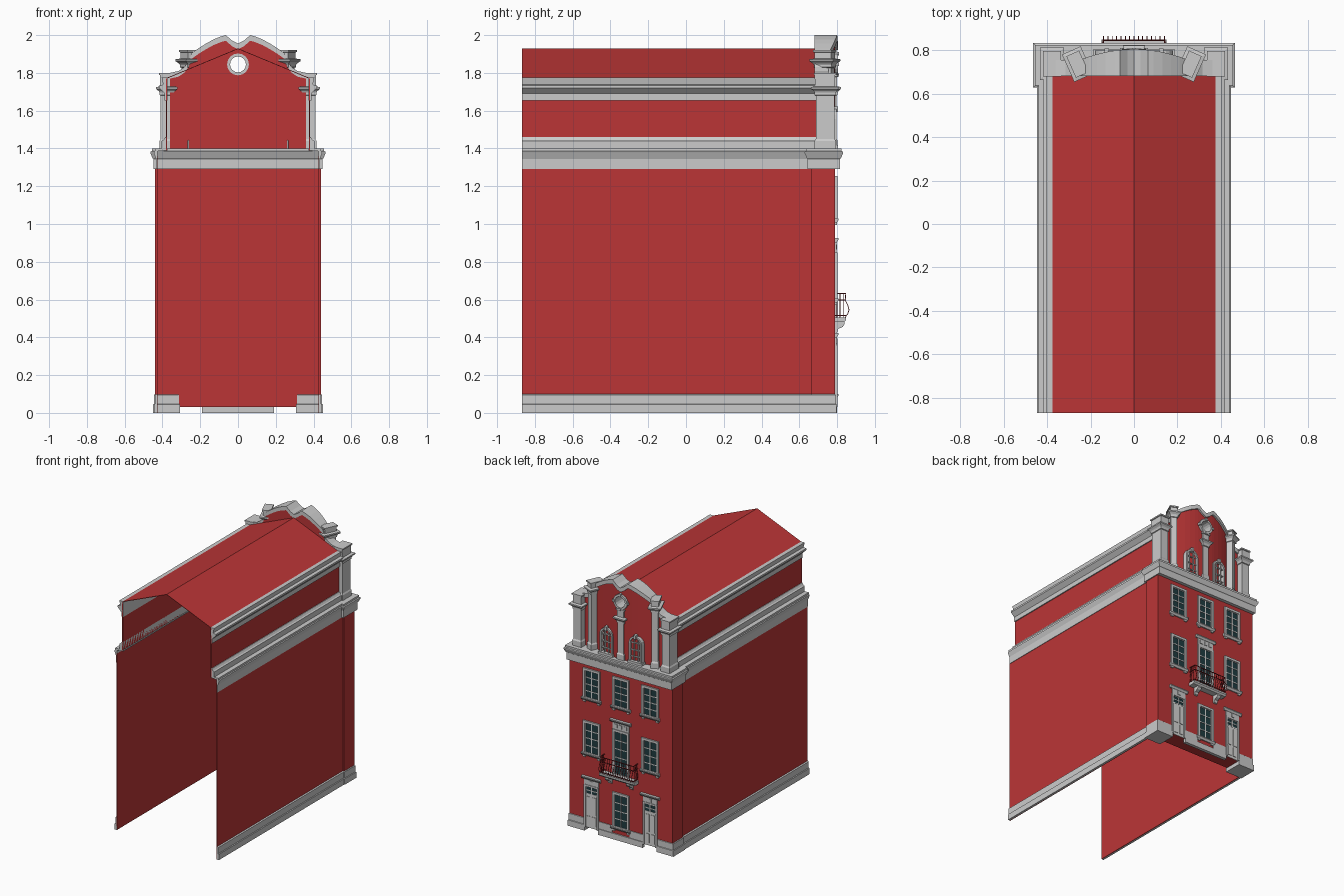
import bpy, bmesh, math
from mathutils import Matrix, Vector

if "Cube" in bpy.data.objects:
    bpy.data.objects.remove(bpy.data.objects["Cube"])


def material(name, rgb):
    m = bpy.data.materials.new(name)
    m.diffuse_color = (*rgb, 1)
    m.use_nodes = True
    m.node_tree.nodes["Principled BSDF"].inputs["Base Color"].default_value = m.diffuse_color
    return m


RED = material("red plaster", (0.50, 0.036, 0.037))
STONE = material("grey stone", (0.60, 0.60, 0.60))
GLASS = material("dark glass", (0.014, 0.045, 0.052))
FRAME = material("pale joinery", (0.68, 0.68, 0.67))
IRON = material("dark red iron", (0.22, 0.015, 0.018))


def finish(name, bm, *mats):
    bmesh.ops.recalc_face_normals(bm, faces=bm.faces)
    me = bpy.data.meshes.new(name)
    bm.to_mesh(me)
    bm.free()
    for m in mats:
        me.materials.append(m)
    ob = bpy.data.objects.new(name, me)
    bpy.context.collection.objects.link(ob)
    return ob


def loft(bm, rings, mi=0, caps=True):
    """Join equal-length closed rings of points with faces."""
    vs = [[bm.verts.new(p) for p in r] for r in rings]
    n = len(vs[0])
    fs = [bm.faces.new((a[i], a[(i + 1) % n], b[(i + 1) % n], b[i]))
          for a, b in zip(vs, vs[1:]) for i in range(n)]
    if caps:
        fs += [bm.faces.new(vs[0]), bm.faces.new(vs[-1])]
    for f in fs:
        f.material_index = mi


def box(bm, x0, x1, y0, y1, z0, z1, mi=0):
    loft(bm, [[(x0, y0, z), (x1, y0, z), (x1, y1, z), (x0, y1, z)] for z in (z0, z1)], mi)


def along_y(bm, pts, y0, y1, s=1, mi=0):
    loft(bm, [[(s * x, y, z) for x, z in pts] for y in (y0, y1)], mi)


def along_x(bm, pts, x0, x1, mi=0):
    loft(bm, [[(x, y, z) for y, z in pts] for x in (x0, x1)], mi)


def stack(bm, levels, hx, hy, cx=0, cy=0, rot=0, mi=0):
    """Moulded block: rectangle hx by hy grown by each (offset, z) level."""
    R = Matrix.Translation((cx, cy, 0)) @ Matrix.Rotation(rot, 4, 'Z')
    loft(bm, [[R @ Vector((a * (hx + o), b * (hy + o), z))
               for a, b in ((-1, -1), (1, -1), (1, 1), (-1, 1))] for o, z in levels], mi)


def rod(bm, p, q, r=0.0022):
    p, q = Vector(p), Vector(q)
    M = Matrix.Translation((p + q) / 2) @ (q - p).to_track_quat('Z', 'Y').to_matrix().to_4x4()
    bmesh.ops.create_cone(bm, cap_ends=True, segments=5, radius1=r, radius2=r,
                          depth=(q - p).length, matrix=M)


Y0, YB, YF = -0.868, 0.665, 0.79      # open rear end, back and front of facade block

# Facade block
bm = bmesh.new()
box(bm, -0.44, 0.44, YB, YF, 0.03, 1.30)
finish("facade_wall", bm, RED)

# Facade cornice, a moulded slab on the block
bm = bmesh.new()
stack(bm, [(0.008, 1.29), (0.008, 1.345), (0.012, 1.348), (0.024, 1.375), (0.024, 1.382), (0.016, 1.386), (0.016, 1.40)],
      0.44, 0.078, cy=0.73)
finish("facade_cornice", bm, STONE)

# Facade plinth: two corner blocks and a middle piece
bm = bmesh.new()
tiers = [(0.005, 0), (0.005, 0.045), (0, 0.047), (0, 0.095), (-0.006, 0.10)]
for s in (1, -1):
    stack(bm, tiers, 0.066, 0.066, cx=s * 0.379, cy=0.727)
box(bm, -0.19, 0.19, 0.775, 0.80, 0, 0.045)
for s in (1, -1):
    box(bm, s * 0.075, s * 0.188, 0.775, 0.795, 0.045, 0.10)
finish("facade_plinth", bm, STONE)

# Long side walls, lower storeys and attic
bm = bmesh.new()
for s in (1, -1):
    box(bm, s * 0.425, s * 0.43, Y0, YB, 0, 1.36)
    box(bm, s * 0.375, s * 0.38, Y0, 0.69, 1.39, 1.77)
finish("side_walls", bm, RED)

# Mouldings running along the sides
base = [(0.425, 0), (0.445, 0), (0.445, 0.045), (0.439, 0.048), (0.439, 0.095), (0.43, 0.10)]
main = [(0.372, 1.40), (0.372, 1.39), (0.425, 1.385), (0.425, 1.29), (0.434, 1.29), (0.434, 1.345),
        (0.446, 1.375), (0.446, 1.382), (0.44, 1.386), (0.44, 1.40)]
skirt = [(0.375, 1.40), (0.405, 1.40), (0.405, 1.44), (0.395, 1.445), (0.385, 1.46), (0.375, 1.46)]
eave = [(0.372, 1.655), (0.388, 1.655), (0.388, 1.69), (0.398, 1.70), (0.418, 1.72), (0.418, 1.733),
        (0.396, 1.738), (0.404, 1.775), (0.372, 1.775)]
for name, prof, end in (("side_plinth", base, YB), ("side_cornice", main, YB),
                        ("attic_skirting", skirt, 0.69), ("attic_cornice", eave, 0.69)):
    bm = bmesh.new()
    for s in (1, -1):
        along_y(bm, prof, Y0, end, s)
    finish(name, bm, STONE)

# Roof sheet
bm = bmesh.new()
along_y(bm, [(-0.374, 1.775), (0, 1.93), (0.374, 1.775), (0.374, 1.771), (0, 1.926), (-0.374, 1.771)], Y0, 0.685)
finish("roof", bm, RED)

# Gable: outline heights over x, with a front that bulges in plan
OUT = [(0, 1.955), (0.03, 1.97), (0.065, 2.0), (0.09, 1.993), (0.13, 1.977), (0.17, 1.955), (0.21, 1.93),
       (0.245, 1.905), (0.262, 1.86), (0.285, 1.83), (0.315, 1.81), (0.36, 1.80), (0.412, 1.80)]
OUT = [(-x, z) for x, z in OUT[:0:-1]] + OUT


def front(x):
    return 0.79 - 0.05 * min(1, (x / 0.25) ** 2)


def gable_strip(bm, xmax, low, drop, over):
    loft(bm, [[(x, 0.68, low(z)), (x, front(x) + over, low(z)), (x, front(x) + over, z - drop), (x, 0.68, z - drop)]
              for x, z in OUT if abs(x) < xmax])


bm = bmesh.new()
gable_strip(bm, 0.38, lambda z: 1.395, 0.03, 0)
gable = finish("gable_wall", bm, RED)
bm = bmesh.new()
gable_strip(bm, 0.42, lambda z: z - 0.033, 0, 0.014)
finish("gable_coping", bm, STONE)

# Round opening through the gable with a stone ring
ZO = 1.845
bm = bmesh.new()
bmesh.ops.create_cone(bm, cap_ends=True, segments=16, radius1=0.048, radius2=0.048, depth=0.6,
                      matrix=Matrix.Translation((0, 0.74, ZO)) @ Matrix.Rotation(math.pi / 2, 4, 'X'))
cutter = finish("opening_cutter", bm, RED)
cutter.hide_render = True
mod = gable.modifiers.new("opening", 'BOOLEAN')
mod.operation, mod.object, mod.solver = 'DIFFERENCE', cutter, 'EXACT'
bpy.context.view_layer.objects.active = gable
bpy.ops.object.modifier_apply(modifier="opening")
bpy.data.objects.remove(cutter)
bm = bmesh.new()
sect = [(0.042, 0.675), (0.058, 0.675), (0.058, 0.805), (0.042, 0.805)]
ang = [2 * math.pi * i / 16 for i in range(17)]
loft(bm, [[(r * math.cos(a), y, ZO + r * math.sin(a)) for r, y in sect] for a in ang], caps=False)
for dx, dz in ((1, 0), (-1, 0), (0, 1), (0, -1)):       # four key blocks
    cx, cz = dx * 0.056, ZO + dz * 0.056
    box(bm, cx - 0.009, cx + 0.009, 0.76, 0.81, cz - 0.009, cz + 0.009)
finish("round_window_ring", bm, STONE)


# Gable pilasters with bases and capitals
def pilaster(bm, cx, cy, hx, hy, zcap, ztop, rot=0):
    stack(bm, [(0.006, 1.40), (0.006, 1.44), (0, 1.45), (0, zcap - 0.035), (0.006, zcap - 0.032),
               (0.006, zcap - 0.02), (0.01, zcap - 0.012), (0.024, zcap), (0.024, zcap + 0.01),
               (0.003, zcap + 0.014), (0.003, ztop - 0.012), (0.009, ztop - 0.01), (0.009, ztop)], hx, hy, cx, cy, rot)


bm = bmesh.new()
for s in (1, -1):
    pilaster(bm, s * 0.377, 0.737, 0.032, 0.05, 1.715, 1.80)
    pilaster(bm, s * 0.26, 0.735, 0.023, 0.045, 1.862, 1.92, -s * math.radians(24))
pilaster(bm, 0, 0.775, 0.026, 0.022, 1.715, 1.79)
finish("gable_pilasters", bm, STONE)

# Arched gable windows: stone arch frame and glazing bars over the wall
bm = bmesh.new()
for s in (1, -1):
    cx, r0, r1, zs = s * 0.125, 0.042, 0.055, 1.555
    cols = [(1, 1.405)] + [None] * 9 + [(-1, 1.405)]
    rings = []
    for i, c in enumerate(cols):
        a = math.pi * (i - 1) / 8
        ca, sa = (c[0], 0) if c else (math.cos(a), math.sin(a))
        base_z = c[1] if c else zs
        rings.append([(cx + r * ca, y, base_z + r * sa) for r, y in
                      ((r0, 0.76), (r1, 0.76), (r1, 0.798), (r0, 0.798))])
    loft(bm, rings)
    for x in (-0.018, 0.018):
        box(bm, cx + x - 0.003, cx + x + 0.003, 0.765, 0.791, 1.41, 1.59)
    for z in (1.45, 1.50, zs):
        box(bm, cx - r0, cx + r0, 0.765, 0.79, z - 0.003, z + 0.003)
    box(bm, cx - 0.062, cx + 0.062, 0.76, 0.805, 1.40, 1.418)
    box(bm, cx - 0.01, cx + 0.01, 0.77, 0.806, 1.592, 1.622)
finish("arched_windows", bm, STONE)


# Window and door parts share: 0 stone, 1 glass, 2 joinery
def surround(bm, x, z0, z1, h, t=0.018):
    for s in (1, -1):
        box(bm, x + s * (h - t), x + s * h, 0.78, 0.801, z0, z1)
    box(bm, x - h + t, x + h - t, 0.78, 0.801, z1 - t, z1)


def glazing(bm, x, z0, z1, h, rows, cols=2):
    box(bm, x - h, x + h, 0.785, 0.7915, z0, z1, 1)
    for i in range(cols + 1):
        cx = x - h + 2 * h * i / cols
        box(bm, cx - 0.004, cx + 0.004, 0.785, 0.795, z0, z1, 2)
    for j in range(rows + 1):
        z = z0 + (z1 - z0) * j / rows
        box(bm, x - h, x + h, 0.785, 0.7945, z - 0.0035, z + 0.0035, 2)


def ledge(bm, x, h, z):
    along_x(bm, [(0.78, z), (0.798, z), (0.808, z + 0.014), (0.808, z + 0.022), (0.78, z + 0.024)], x - h, x + h)


bm = bmesh.new()
for x, z0, z1 in ((-0.25, 1.03, 1.255), (0, 1.03, 1.255), (0.25, 1.03, 1.255),
                  (-0.25, 0.605, 0.85), (0.25, 0.605, 0.85), (0, 0.10, 0.365)):
    surround(bm, x, z0, z1, 0.072)
    glazing(bm, x, z0, z1 - 0.018, 0.054, 4)
    ledge(bm, x, 0.082, z0 - 0.022)
    for s in (1, -1):                                   # little blocks under the sill
        box(bm, x + s * 0.05, x + s * 0.072, 0.78, 0.799, z0 - 0.035, z0 - 0.02)
finish("windows", bm, STONE, GLASS, FRAME)

# Balcony door with a panelled frieze and hood
bm = bmesh.new()
surround(bm, 0, 0.505, 0.85, 0.072)
glazing(bm, 0, 0.505, 0.832, 0.054, 5)
box(bm, -0.07, 0.07, 0.78, 0.796, 0.85, 0.905)
for x in (-0.04, 0, 0.04):
    box(bm, x - 0.012, x + 0.012, 0.79, 0.80, 0.865, 0.892)
ledge(bm, 0, 0.088, 0.903)
finish("balcony_door", bm, STONE, GLASS, FRAME)

# Street doors
bm = bmesh.new()
for x in (-0.25, 0.25):
    surround(bm, x, 0.03, 0.36, 0.062, 0.014)
    box(bm, x - 0.048, x + 0.048, 0.78, 0.793, 0.03, 0.29, 2)
    glazing(bm, x, 0.29, 0.346, 0.048, 2)
    for s in (1, -1):
        for z0, z1 in ((0.05, 0.12), (0.135, 0.27)):
            box(bm, x + s * 0.008, x + s * 0.04, 0.79, 0.797, z0, z1, 2)
    box(bm, x - 0.06, x + 0.06, 0.78, 0.797, 0.36, 0.402)
    box(bm, x - 0.012, x + 0.012, 0.79, 0.802, 0.365, 0.395)
    ledge(bm, x, 0.08, 0.40)
finish("street_doors", bm, STONE, GLASS, FRAME)

# Balcony slab on scroll brackets
bm = bmesh.new()
along_x(bm, [(0.78, 0.48), (0.838, 0.48), (0.848, 0.492), (0.848, 0.505), (0.78, 0.505)], -0.15, 0.15)
for s in (1, -1):
    along_x(bm, [(0.785, 0.42), (0.80, 0.425), (0.806, 0.445), (0.83, 0.455), (0.84, 0.47), (0.838, 0.482),
                 (0.785, 0.482)], s * 0.075, s * 0.105)
finish("balcony_slab", bm, STONE)

# Bellied balcony railing
bm = bmesh.new()
belly = [(0, 0.505), (0.014, 0.525), (0.02, 0.545), (0.014, 0.568), (0.003, 0.59), (0, 0.632)]
bars = [(-0.14 + 0.28 * i / 14, 0.843, 0, 1) for i in range(15)]
bars += [(s * 0.14, 0.80 + 0.016 * i, s * 0.4, 0) for s in (1, -1) for i in range(3)]
for x, y, dx, dy in bars:
    pts = [(x + o * dx, y + o * dy, z) for o, z in belly]
    for p, q in zip(pts, pts[1:]):
        rod(bm, p, q)
for z in (0.515, 0.597, 0.632):
    ring = [(-0.142, 0.79, z), (-0.142, 0.845, z), (0.142, 0.845, z), (0.142, 0.79, z)]
    for p, q in zip(ring, ring[1:]):
        rod(bm, p, q, 0.0035)
finish("balcony_railing", bm, IRON)
